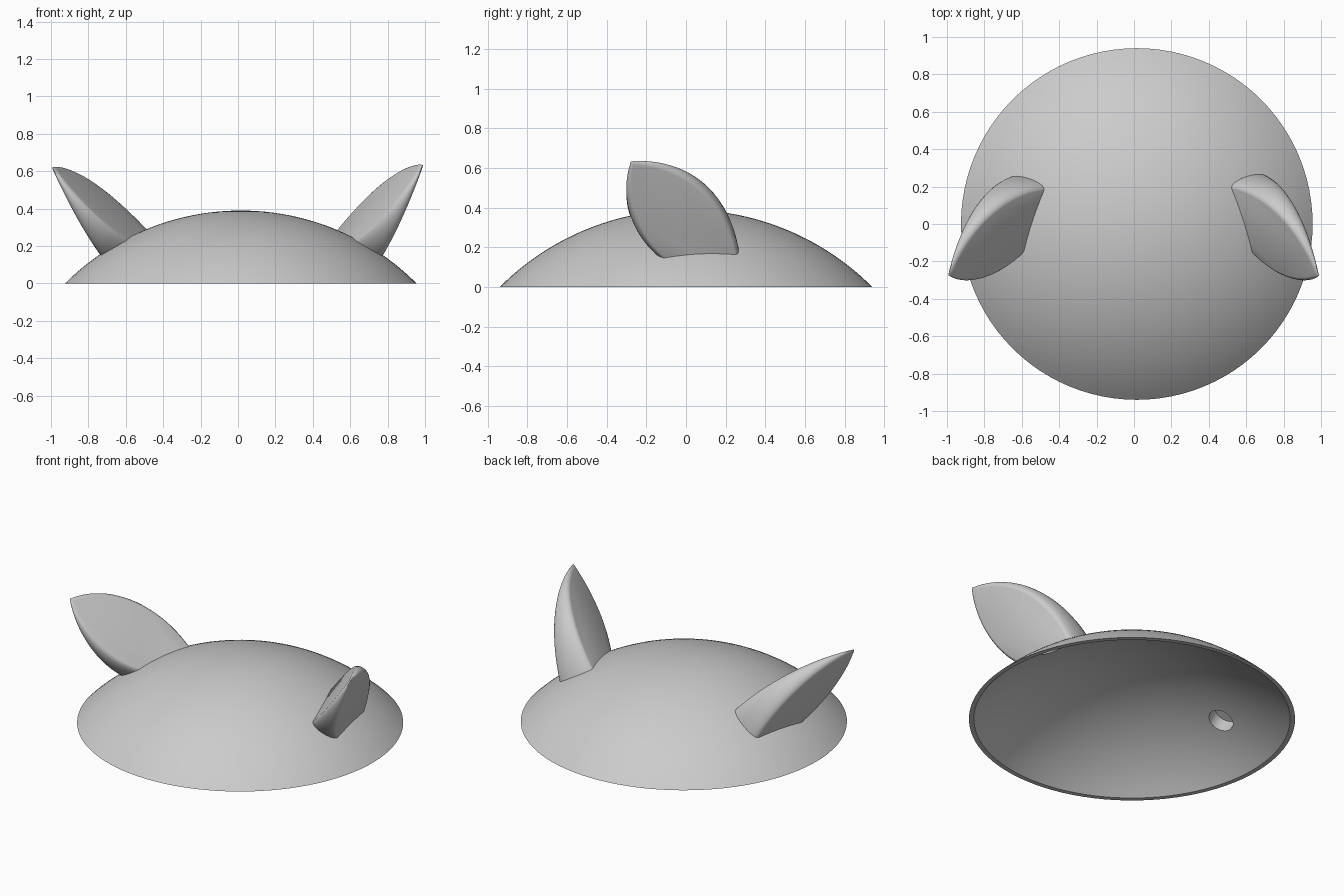
import bpy, bmesh, math
from mathutils import Vector
from mathutils.geometry import interpolate_bezier

cube = bpy.data.objects.get("Cube")
if cube:
    bpy.data.objects.remove(cube)

gray = bpy.data.materials.new("soft_gray")
gray.use_nodes = True
gray.diffuse_color = (0.6, 0.6, 0.6, 1)
gray.node_tree.nodes["Principled BSDF"].inputs["Base Color"].default_value = (0.6, 0.6, 0.6, 1)

RIM, TOP, WALL = 0.94, 0.39, 0.02
R = (RIM ** 2 + TOP ** 2) / (2 * TOP)
CENTER = Vector((0.015, 0, TOP - R))


def make(name, bm, helper=False):
    bmesh.ops.recalc_face_normals(bm, faces=bm.faces)
    mesh = bpy.data.meshes.new(name)
    bm.to_mesh(mesh)
    bm.free()
    mesh.materials.append(gray)
    obj = bpy.data.objects.new(name, mesh)
    bpy.context.collection.objects.link(obj)
    if helper:
        obj.hide_render = True
        obj.hide_set(True)
    else:
        bpy.ops.object.select_all(action='DESELECT')
        obj.select_set(True)
        bpy.context.view_layer.objects.active = obj
        bpy.ops.object.shade_smooth_by_angle(angle=math.radians(35))
    return obj


def cut(obj, cutter):
    mod = obj.modifiers.new("cut", 'BOOLEAN')
    mod.operation = 'DIFFERENCE'
    mod.solver = 'EXACT'
    mod.object = cutter


def arc(radius, steps=24):
    # Arc from the rim at z = 0 up to the pole
    low = math.acos(-CENTER.z / radius)
    return [CENTER + Vector((math.sin(a), 0, math.cos(a))) * radius
            for a in (low * (1 - i / steps) for i in range(steps + 1))]


# Hollow dome, turned from a thin profile
bm = bmesh.new()
profile = [bm.verts.new(p) for p in arc(R)[::-1] + arc(R - WALL)]
edges = [bm.edges.new(pair) for pair in zip(profile, profile[1:])]
bmesh.ops.spin(bm, geom=profile + edges, cent=CENTER, axis=(0, 0, 1),
               angle=math.tau, steps=96, use_merge=True)
bmesh.ops.remove_doubles(bm, verts=bm.verts, dist=1e-5)
dome = make("dome", bm)

# Ball that trims the ears to the dome
bm = bmesh.new()
bmesh.ops.create_uvsphere(bm, u_segments=96, v_segments=64, radius=R - WALL / 2)
bmesh.ops.translate(bm, verts=bm.verts, vec=CENTER)
trim_ball = make("trim_ball", bm, helper=True)


def leaf_outline():
    back = [Vector(p) for p in ((0.64, 0, 0), (0.48, 0.22, 0), (0.15, 0.33, 0), (-0.2, 0.13, 0))]
    front = [Vector(p) for p in ((-0.05, -0.12, 0), (0.2, -0.27, 0), (0.5, -0.17, 0), (0.64, 0, 0))]
    return interpolate_bezier(*back, 24) + interpolate_bezier(*front, 24)[:-1]


def ear(name, base, tip, normal):
    # Leaf wedge: thick at the base, thin at the tip, with rounded edges
    base, tip, n = Vector(base), Vector(tip), Vector(normal).normalized()
    u = tip - base
    u = (u - n * u.dot(n)).normalized()
    v = n.cross(u)
    if v.y < 0:
        v = -v
    bm = bmesh.new()
    rings = []
    steps = 10
    for i in range(steps + 1):
        a = math.pi * (i / steps - 0.5)
        scale = 0.84 + 0.16 * math.cos(a)
        ring = []
        for p in leaf_outline():
            pu = 0.3 + (p.x - 0.3) * (0.5 + scale / 2)
            half = 0.006 + 0.095 * (1 - pu / 0.64)
            ring.append(bm.verts.new(base + u * pu + v * p.y * scale + n * half * math.sin(a)))
        rings.append(ring)
    for low, high in zip(rings, rings[1:]):
        for j in range(len(low)):
            k = (j + 1) % len(low)
            bm.faces.new((low[j], low[k], high[k], high[j]))
    bm.faces.new(rings[0])
    bm.faces.new(rings[-1])
    obj = make(name, bm)
    cut(obj, trim_ball)

    # Round socket through the dome into the ear
    axis = (base - CENTER).normalized()
    bm = bmesh.new()
    bmesh.ops.create_cone(bm, cap_ends=True, segments=32, radius1=0.075, radius2=0.075, depth=0.2)
    bmesh.ops.transform(bm, matrix=axis.to_track_quat('Z', 'Y').to_matrix().to_4x4(), verts=bm.verts)
    bmesh.ops.translate(bm, verts=bm.verts, vec=base - axis * 0.02)
    socket = make(name + "_socket", bm, helper=True)
    cut(obj, socket)
    cut(dome, socket)


ear("left_ear", (0.655, 0.055, 0.2), (0.99, -0.275, 0.63), (0.85, 0.25, -0.46))
ear("right_ear", (-0.62, 0.045, 0.21), (-0.99, -0.265, 0.61), (-0.8, 0.25, -0.53))
